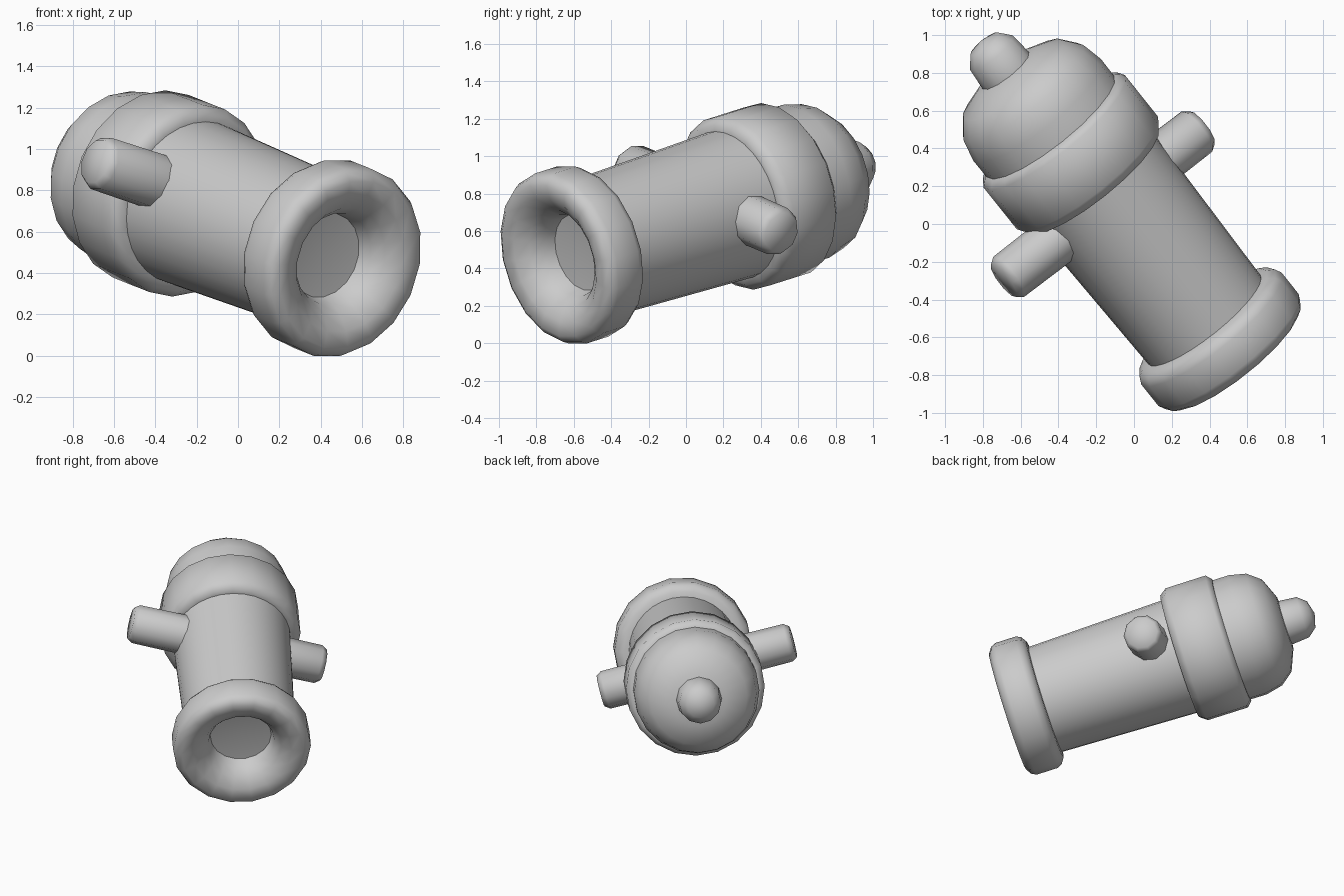
import bpy, bmesh, math
from mathutils import Vector, Matrix

if "Cube" in bpy.data.objects:
    bpy.data.objects.remove(bpy.data.objects["Cube"])

# one plain grey for the whole model
grey = bpy.data.materials.new("plain_grey")
grey.diffuse_color = (0.6, 0.6, 0.6, 1)
grey.use_nodes = True
grey.node_tree.nodes["Principled BSDF"].inputs["Base Color"].default_value = grey.diffuse_color

MUZZLE = Vector((0.455, -0.61, 0.472))           # centre of muzzle ring
AXIS = Vector((-0.605, 0.759, 0.24)).normalized()  # muzzle to breech


def lathe(name, profile, origin, axis, sides, angle=55):
    """Revolve (radius, distance) points around an axis."""
    bm = bmesh.new()
    rings = []
    for r, t in profile:
        if r == 0:
            rings.append([bm.verts.new((0, 0, t))])
        else:
            rings.append([bm.verts.new((r * math.cos(2 * math.pi * i / sides),
                                        r * math.sin(2 * math.pi * i / sides), t))
                          for i in range(sides)])
    for a, b in zip(rings, rings[1:]):
        for i in range(sides):
            j = (i + 1) % sides
            if len(a) == 1:
                bm.faces.new((a[0], b[j], b[i]))
            elif len(b) == 1:
                bm.faces.new((a[i], a[j], b[0]))
            else:
                bm.faces.new((a[i], a[j], b[j], b[i]))
    bmesh.ops.recalc_face_normals(bm, faces=bm.faces)
    rot = axis.to_track_quat('Z', 'Y').to_matrix().to_4x4()
    bm.transform(Matrix.Translation(origin) @ rot)
    mesh = bpy.data.meshes.new(name)
    bm.to_mesh(mesh)
    bm.free()
    mesh.materials.append(grey)
    ob = bpy.data.objects.new(name, mesh)
    bpy.context.collection.objects.link(ob)
    bpy.ops.object.select_all(action='DESELECT')
    ob.select_set(True)
    bpy.context.view_layer.objects.active = ob
    bpy.ops.object.shade_smooth_by_angle(angle=math.radians(angle))
    return ob


# slightly tapered barrel
lathe("barrel", [(0, 0.09), (0.378, 0.09), (0.408, 1.2), (0, 1.2)],
      MUZZLE, AXIS, 32)

# thick muzzle ring with a funnel mouth and shallow bore
lathe("muzzle_ring",
      [(0, 0.13), (0.36, 0.14), (0.42, 0.135), (0.458, 0.11), (0.475, 0.075),
       (0.475, -0.075), (0.458, -0.11), (0.42, -0.135), (0.34, -0.12),
       (0.27, -0.07), (0.228, -0.01), (0.21, 0.06), (0, 0.08)],
      MUZZLE, AXIS, 18)

# breech band
lathe("breech_band",
      [(0, 1.11), (0.39, 1.11), (0.44, 1.11), (0.478, 1.16),
       (0.478, 1.45), (0.44, 1.485), (0.40, 1.485), (0, 1.485)],
      MUZZLE, AXIS, 20)

# rounded breech
lathe("breech_dome",
      [(0, 1.42), (0.43, 1.42), (0.432, 1.6), (0.405, 1.72), (0.335, 1.81),
       (0.19, 1.87), (0, 1.89)],
      MUZZLE, AXIS, 20)

# knob at the rear
lathe("rear_knob",
      [(0, 1.8), (0.16, 1.8), (0.157, 1.87), (0.145, 2.0), (0.095, 2.06),
       (0, 2.085)],
      MUZZLE, AXIS, 12)

# side pins, one each way
PIN_CENTRE = Vector((-0.165, 0.105, 0.765))
PIN_AXIS = Vector((0.766, 0.591, -0.255)).normalized()
for side, sign in (("right", 1), ("left", -1)):
    lathe(side + "_side_pin",
          [(0, 0.2), (0.138, 0.2), (0.134, 0.65), (0.11, 0.685), (0, 0.69)],
          PIN_CENTRE, PIN_AXIS * sign, 10)
